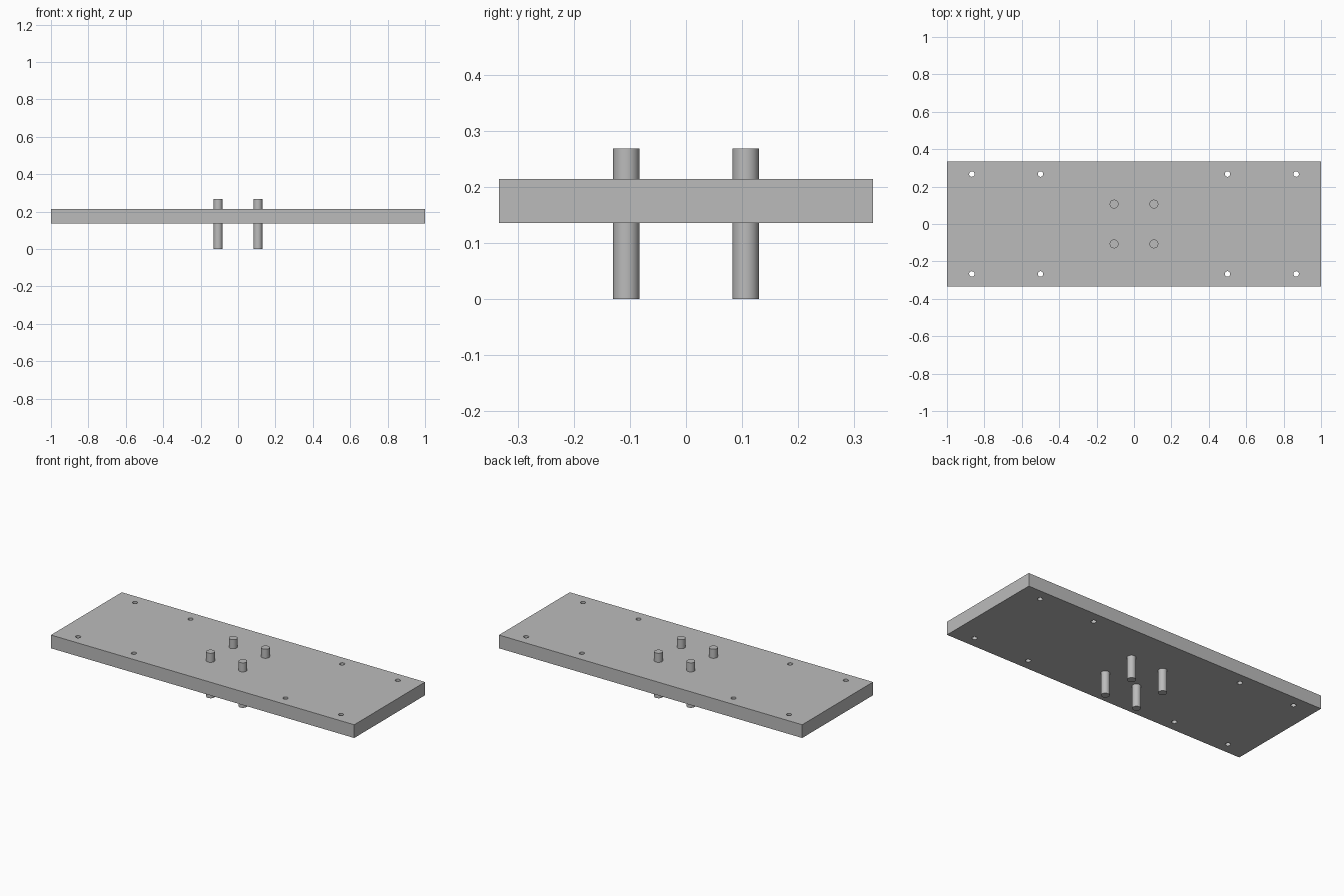
import bpy
import math

if "Cube" in bpy.data.objects:
    bpy.data.objects.remove(bpy.data.objects["Cube"], do_unlink=True)

PLATE_BOTTOM, PLATE_TOP = 0.135, 0.214
PIN_HEIGHT = 0.268
PIN_RADIUS = 0.0235
PIN_OFFSET = 0.1065
HOLE_RADIUS = 0.0145
HOLE_Y = 0.267

grey = bpy.data.materials.new("plain grey")
grey.use_nodes = True
COLOUR = (0.5, 0.5, 0.5, 1)
grey.diffuse_color = COLOUR
grey.node_tree.nodes["Principled BSDF"].inputs["Base Color"].default_value = COLOUR


def cylinder(name, x, y, bottom, top, radius):
    bpy.ops.mesh.primitive_cylinder_add(
        vertices=48, radius=radius, depth=top - bottom,
        location=(x, y, (bottom + top) / 2))
    obj = bpy.context.object
    obj.name = name
    obj.data.materials.append(grey)
    return obj


def smooth(obj):
    bpy.ops.object.select_all(action="DESELECT")
    obj.select_set(True)
    bpy.context.view_layer.objects.active = obj
    bpy.ops.object.shade_smooth_by_angle(angle=math.radians(30))


# Flat mounting plate
bpy.ops.mesh.primitive_cube_add(size=1, location=(0, 0, (PLATE_BOTTOM + PLATE_TOP) / 2))
plate = bpy.context.object
plate.name = "mounting_plate"
plate.scale = (2, 0.667, PLATE_TOP - PLATE_BOTTOM)
bpy.ops.object.transform_apply(location=False, rotation=False, scale=True)
plate.data.materials.append(grey)

# Eight screw holes drilled through the plate
drills = []
for x in (-0.867, -0.5, 0.5, 0.867):
    for y in (-HOLE_Y, HOLE_Y):
        drills.append(cylinder("hole_cutter", x, y, 0.05, 0.3, HOLE_RADIUS))
bpy.ops.object.select_all(action="DESELECT")
for drill in drills:
    drill.select_set(True)
bpy.context.view_layer.objects.active = drills[0]
bpy.ops.object.join()
cutter = bpy.context.object
cutter.hide_render = True

cut = plate.modifiers.new("screw holes", "BOOLEAN")
cut.operation = "DIFFERENCE"
cut.solver = "EXACT"
cut.object = cutter
bpy.context.view_layer.objects.active = plate
bpy.ops.object.modifier_apply(modifier=cut.name)
bpy.data.objects.remove(cutter, do_unlink=True)
smooth(plate)

# Four pins passing through the middle of the plate
for side, x in (("right", -PIN_OFFSET), ("left", PIN_OFFSET)):
    for end, y in (("front", -PIN_OFFSET), ("back", PIN_OFFSET)):
        smooth(cylinder(f"pin_{end}_{side}", x, y, 0, PIN_HEIGHT, PIN_RADIUS))
